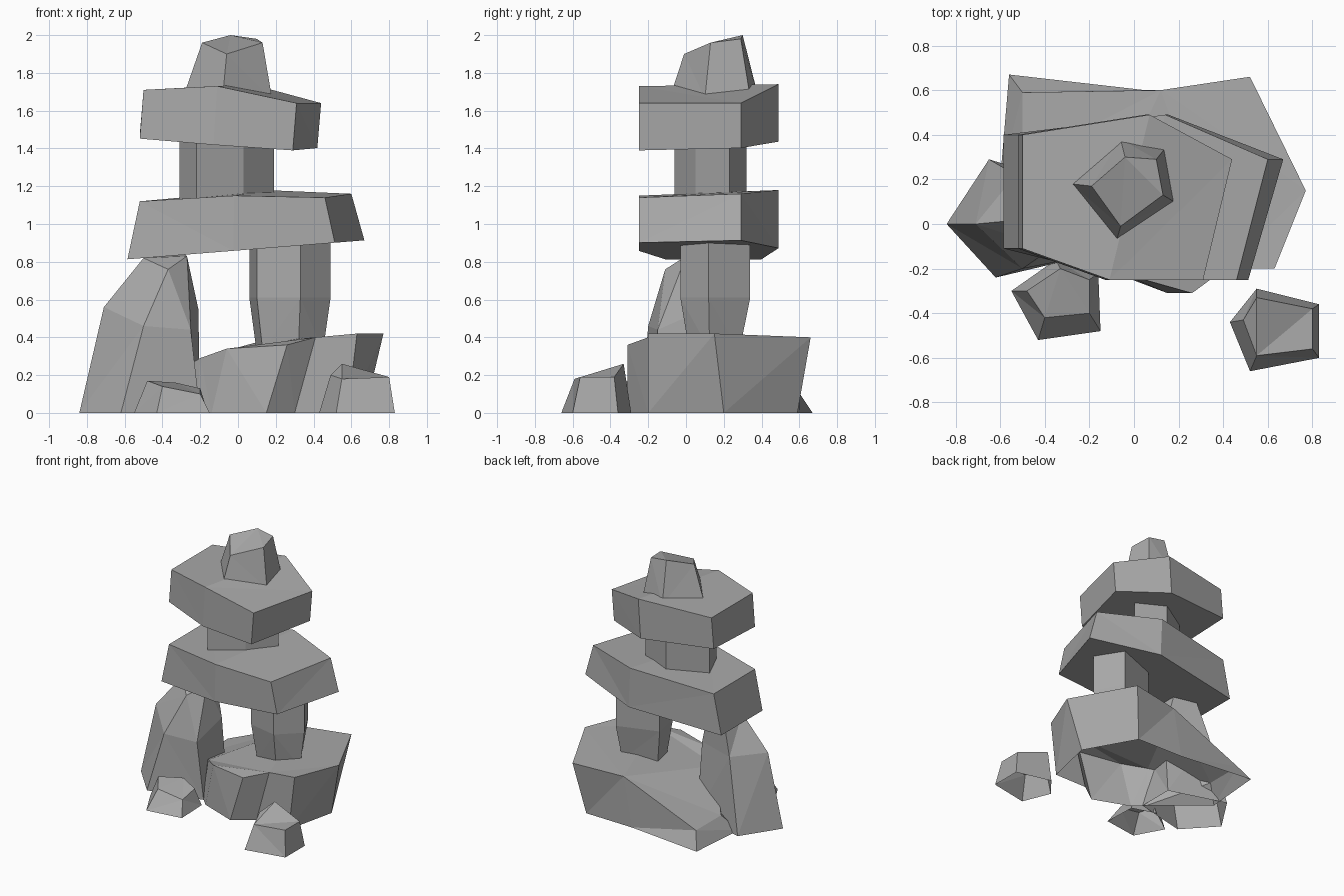
import bpy
import bmesh

default_cube = bpy.data.objects.get("Cube")
if default_cube:
    bpy.data.objects.remove(default_cube, do_unlink=True)

# One plain grey for every stone
stone_grey = bpy.data.materials.new("stone_grey")
stone_grey.use_nodes = True
stone_color = (0.4, 0.4, 0.4, 1)
stone_grey.diffuse_color = stone_color
shader = next(node for node in stone_grey.node_tree.nodes if node.type == "BSDF_PRINCIPLED")
shader.inputs["Base Color"].default_value = stone_color
shader.inputs["Roughness"].default_value = 0.9


def level(outline, height, scale=(1, 1), move=(0, 0), slope=(0, 0)):
    """Place an outline at a height, scaled about its middle and tilted by a slope."""
    count = len(outline)
    middle_x = sum(point[0] for point in outline) / count
    middle_y = sum(point[1] for point in outline) / count
    ring = []
    for point in outline:
        x = middle_x + (point[0] - middle_x) * scale[0] + move[0]
        y = middle_y + (point[1] - middle_y) * scale[1] + move[1]
        ring.append((x, y, height + slope[0] * x + slope[1] * y))
    return ring


def stone(name, *rings, open_bottom=False):
    """Loft matching rings, listed from bottom to top, into a faceted stone."""
    bm = bmesh.new()
    loops = [[bm.verts.new(point) for point in ring] for ring in rings]
    for lower, upper in zip(loops, loops[1:]):
        for i in range(len(lower)):
            j = (i + 1) % len(lower)
            bm.faces.new((lower[i], lower[j], upper[j], upper[i]))
    bm.faces.new(loops[-1])
    if not open_bottom:
        bm.faces.new(list(reversed(loops[0])))
    bmesh.ops.triangulate(bm, faces=bm.faces[:])
    mesh = bpy.data.meshes.new(name)
    bm.to_mesh(mesh)
    bm.free()
    mesh.materials.append(stone_grey)
    obj = bpy.data.objects.new(name, mesh)
    bpy.context.collection.objects.link(obj)
    return obj


# Broad foundation stone, sloping down to the back right
foundation_foot = [(-.22, -.12), (-.14, -.2), (.15, -.31), (.3, -.2), (.58, -.2),
                   (.67, .2), (.45, .59), (.05, .6), (-.56, .67), (-.6, .2)]
foundation_top = [(-.2, -.08, .29), (-.06, -.22, .34), (.26, -.31, .36), (.41, -.2, .4),
                  (.63, -.2, .42), (.77, .15, .42), (.52, .66, .4), (.12, .6, .38),
                  (-.5, .59, .12), (-.5, .28, .12)]
stone("foundation_stone", level(foundation_foot, 0), foundation_top, open_bottom=True)

# Tall leaning stone used as the right leg
right_foot = [(-.84, 0), (-.62, -.24), (-.2, -.14), (-.2, .15), (-.65, .29)]
right_waist = [(-.71, 0, .56), (-.5, -.2, .46), (-.25, -.15, .44), (-.21, .1, .55), (-.53, .22, .56)]
right_top = [(-.5, .02, .82), (-.37, -.11, .76), (-.27, 0, .83), (-.28, .12, .84), (-.45, .18, .83)]
stone("right_leg_stone", level(right_foot, 0), right_waist, right_top, open_bottom=True)

# Five-sided column used as the left leg
column = [(.1, .02), (.33, -.03), (.49, .12), (.37, .34), (.06, .24)]
stone("left_leg_stone", level(column, .33, scale=(.82, .72)), level(column, .61),
      level(column, .92))

# Lower slab resting on both legs
lower_slab = [(-.52, .4, 1.12), (-.52, -.11, 1.12), (-.02, -.25, 1.15),
              (.46, -.25, 1.14), (.6, .29, 1.16), (.14, .49, 1.18)]
stone("lower_slab", level(lower_slab, .86, scale=(1.12, 1), slope=(.08, 0)), lower_slab)

# Short neck between the slabs
neck = [(-.22, -.06), (.03, .05), (.19, .23), (-.05, .32), (-.31, .15)]
stone("neck_stone", level(neck, 1.1), level(neck, 1.46))

# Upper slab
upper_slab = [(-.5, .4, 1.71), (-.5, -.11, 1.71), (-.11, -.25, 1.73),
              (.31, -.25, 1.64), (.44, .29, 1.64), (.07, .49, 1.74)]
stone("upper_slab", level(upper_slab, 1.42, move=(-.02, 0), slope=(-.07, .04)), upper_slab)

# Head stone with a slanted crown
head_foot = [(-.28, .18), (-.08, -.08), (.18, .1), (.14, .34), (-.06, .38)]
head_crown = [(-.19, .17, 1.96), (-.06, -.01, 1.9), (.13, .13, 1.96), (.1, .29, 1.98), (-.04, .3, 2)]
stone("head_stone", level(head_foot, 1.68, slope=(-.08, 0)), head_crown)

# Two small loose stones on the ground in front
right_pebble_foot = [(-.55, -.3), (-.43, -.52), (-.15, -.48), (-.16, -.22), (-.35, -.16)]
right_pebble_top = [(-.48, -.3, .17), (-.4, -.42, .14), (-.2, -.4, .1), (-.2, -.25, .13), (-.33, -.2, .16)]
stone("right_small_stone", level(right_pebble_foot, 0), right_pebble_top, open_bottom=True)

left_pebble_foot = [(.43, -.44), (.52, -.66), (.83, -.6), (.83, -.36), (.55, -.29)]
left_pebble_top = [(.49, -.43, .2), (.55, -.59, .18), (.8, -.56, .19), (.8, -.38, .19), (.55, -.33, .26)]
stone("left_small_stone", level(left_pebble_foot, 0), left_pebble_top, open_bottom=True)
